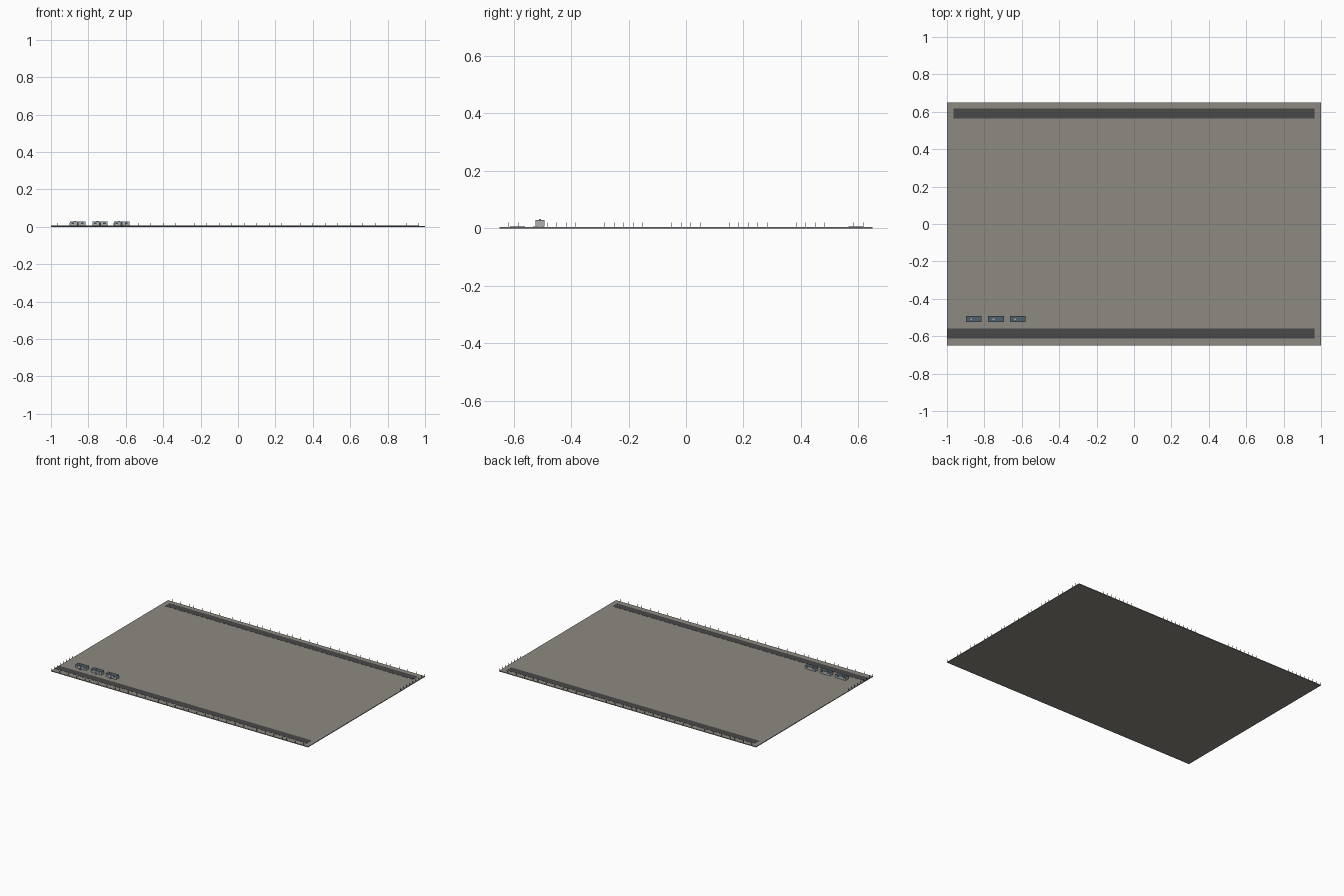
import bpy, bmesh
from mathutils import Matrix, Vector

if "Cube" in bpy.data.objects:
    bpy.data.objects.remove(bpy.data.objects["Cube"])


def material(name, rgb):
    m = bpy.data.materials.new(name)
    m.diffuse_color = (*rgb, 1)
    m.use_nodes = True
    m.node_tree.nodes["Principled BSDF"].inputs["Base Color"].default_value = m.diffuse_color
    return m


GRAVEL = material("gravel", (0.27, 0.25, 0.22))
ASPHALT = material("asphalt", (0.065, 0.065, 0.065))
ROOF = material("roof_paint", (0.08, 0.12, 0.15))
WALL = material("wall_paint", (0.42, 0.43, 0.43))
GLASS = material("dark_glass", (0.04, 0.07, 0.1))
STEEL = material("steel", (0.25, 0.26, 0.25))


def add_box(bm, x, y, z):
    """Box from three (min, max) ranges."""
    size = Vector((x[1] - x[0], y[1] - y[0], z[1] - z[0]))
    mid = Vector((sum(x) / 2, sum(y) / 2, sum(z) / 2))
    bmesh.ops.create_cube(bm, size=1, matrix=Matrix.Translation(mid) @ Matrix.Diagonal((*size, 1)))


def make(name, boxes, mat=None):
    bm = bmesh.new()
    for b in boxes:
        add_box(bm, *b)
    me = bpy.data.meshes.new(name)
    bm.to_mesh(me)
    bm.free()
    ob = bpy.data.objects.new(name, me)
    bpy.context.collection.objects.link(ob)
    if mat:
        me.materials.append(mat)
    return ob


# Ground slab and the two long roads
TOP = 0.005
make("ground_slab", [((-1, 1), (-0.65, 0.65), (0, TOP))], GRAVEL)
make("back_road", [((-0.965, 0.965), (0.565, 0.617), (TOP, TOP + 0.0008))], ASPHALT)
make("front_road", [((-1, 0.965), (-0.612, -0.56), (TOP, TOP + 0.0008))], ASPHALT)

# Perimeter fence posts
H, R = 0.021, 0.0006
points = []
for i in range(61):
    x = -1 + i / 30
    points += [(x, -0.65), (x, 0.65)]
for i in range(1, 39):
    y = -0.65 + i / 30
    points += [(-1, y), (1, y)]
cx = lambda v, lim: max(-lim + R, min(lim - R, v))
posts = []
for x, y in points:
    x, y = cx(x, 1), cx(y, 0.65)
    posts.append(((x - R, x + R), (y - R, y + R), (TOP - 0.001, H)))
make("fence_posts", posts, STEEL)

# Three site cabins
Y0, Y1 = -0.523, -0.493
for n, x in enumerate((-0.857, -0.738, -0.622), 1):
    a, b = x - 0.041, x + 0.041
    make(f"cabin_{n}_walls", [((a, b), (Y0, Y1), (TOP + 0.002, 0.0275))], WALL)
    make(f"cabin_{n}_skid", [((a, b), (y, y + 0.004), (TOP, TOP + 0.002))
                             for y in (Y0 + 0.002, Y1 - 0.006)], STEEL)
    make(f"cabin_{n}_roof", [((a - 0.001, b + 0.001), (Y0 - 0.001, Y1 + 0.001), (0.0275, 0.0285))], ROOF)
    # Windows on both long sides, door at the front
    panes = []
    for dx in (-0.026, 0.024):
        for y in (Y0, Y1):
            panes.append(((x + dx - 0.007, x + dx + 0.007), (y - 0.0004, y + 0.0004), (0.016, 0.0235)))
    panes.append(((x - 0.005, x + 0.004), (Y0 - 0.0004, Y0 + 0.0004), (0.0075, 0.0245)))
    make(f"cabin_{n}_openings", panes, GLASS)
    make(f"cabin_{n}_step", [((x - 0.007, x + 0.006), (Y0 - 0.009, Y0), (TOP, TOP + 0.002))], STEEL)
    make(f"cabin_{n}_roof_unit", [((x - 0.018, x - 0.008), (-0.512, -0.504), (0.0285, 0.032))], WALL)
